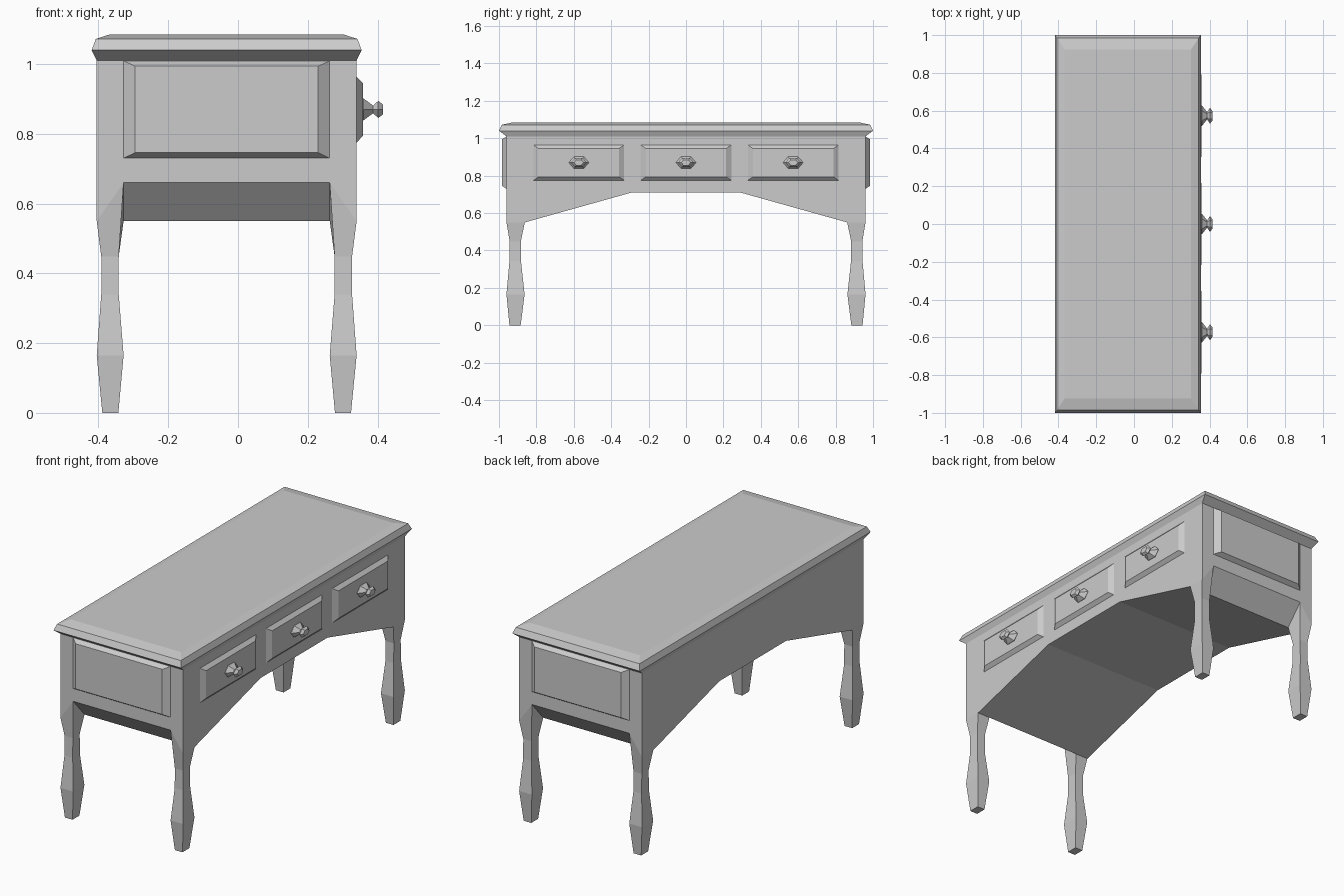
import bpy, bmesh, math

if "Cube" in bpy.data.objects:
    bpy.data.objects.remove(bpy.data.objects["Cube"])

CX = -0.0325            # middle of the case in x
HX, HY = 0.3725, 0.96   # half sizes of the case


def loft(name, rings, cap_start=True, cap_end=True):
    """Skin a list of equal-length point rings into one mesh object."""
    bm = bmesh.new()
    vs = [[bm.verts.new(p) for p in ring] for ring in rings]
    n = len(rings[0])
    for a, b in zip(vs, vs[1:]):
        for i in range(n):
            j = (i + 1) % n
            bm.faces.new((a[i], a[j], b[j], b[i]))
    if cap_start:
        bm.faces.new(vs[0][::-1])
    if cap_end:
        bm.faces.new(vs[-1])
    bmesh.ops.remove_doubles(bm, verts=bm.verts, dist=1e-5)
    bmesh.ops.recalc_face_normals(bm, faces=bm.faces)
    me = bpy.data.meshes.new(name)
    bm.to_mesh(me)
    bm.free()
    ob = bpy.data.objects.new(name, me)
    bpy.context.collection.objects.link(ob)
    return ob


def rect(u0, u1, v0, v1):
    return [(u0, v0), (u1, v0), (u1, v1), (u0, v1)]


# Case: arched profile run across the depth
half = [(0.29, 0.71), (0.862, 0.55), (HY, 0.66), (HY, 1.01)]
profile = half + [(-y, z) for y, z in reversed(half)]
loft("desk_case", [[(x, y, z) for y, z in profile] for x in (CX - HX, CX + HX)])

# Tabletop with a moulded edge
edge = [(HX, HY, 1.01), (0.387, 1.0, 1.04), (0.375, 0.985, 1.072), (0.335, 0.925, 1.085)]
loft("tabletop", [[(CX + x, y, z) for x, y in rect(-a, a, -b, b)] for a, b, z in edge])

# Legs: outer corner, inner corner and height of each section (offsets from case sides)
sections = [(0.013, 0.063, 0.017, 0.077, 0.448),
            (0.013, 0.063, 0.016, 0.078, 0.34),
            (0.0, 0.077, 0.0, 0.097, 0.165),
            (0.016, 0.062, 0.016, 0.076, 0.0)]
for sx, xname in ((-1, "back"), (1, "drawer_side")):
    for sy, yname in ((-1, "left"), (1, "right")):
        def place(u, v, z):
            return (CX + sx * (HX - u), sy * (HY - v), z)
        # the shoulder blends into the sloping underside of the case
        rings = [[place(u, v, z) for (u, v), z in zip(rect(0, 0.077, 0, 0.098), zs)]
                 for zs in ((0.66, 0.66, 0.55, 0.55), (0.55, 0.66, 0.55, 0.55))]
        rings += [[place(u, v, z) for u, v in rect(u0, u1, v0, v1)]
                  for u0, u1, v0, v1, z in sections]
        loft(f"leg_{xname}_{yname}", rings, cap_start=False)

# Raised end panels
for s, side in ((-1, "front"), (1, "rear")):
    outer = [(x, s * HY, z) for x, z in rect(-0.328, 0.263, 0.73, 1.009)]
    inner = [(x, s * 0.985, z) for x, z in rect(-0.295, 0.23, 0.746, 0.994)]
    loft(f"end_panel_{side}", [outer, inner], cap_start=False)

# Drawer fronts and hexagonal oval knobs
knob = [(0.355, 0.036), (0.36, 0.036), (0.387, 0.013), (0.402, 0.028), (0.415, 0.017)]
for i, cy in enumerate((-0.573, 0.0, 0.573)):
    outer = [(0.34, cy + y, z) for y, z in rect(-0.242, 0.242, 0.775, 0.964)]
    inner = [(0.358, cy + y, z) for y, z in rect(-0.215, 0.215, 0.794, 0.945)]
    loft(f"drawer_front_{i + 1}", [outer, inner], cap_start=False)
    rings = [[(x, cy + 1.5 * r * math.cos(k * math.pi / 3), 0.87 + r * math.sin(k * math.pi / 3))
              for k in range(6)] for x, r in knob]
    loft(f"drawer_knob_{i + 1}", rings)
